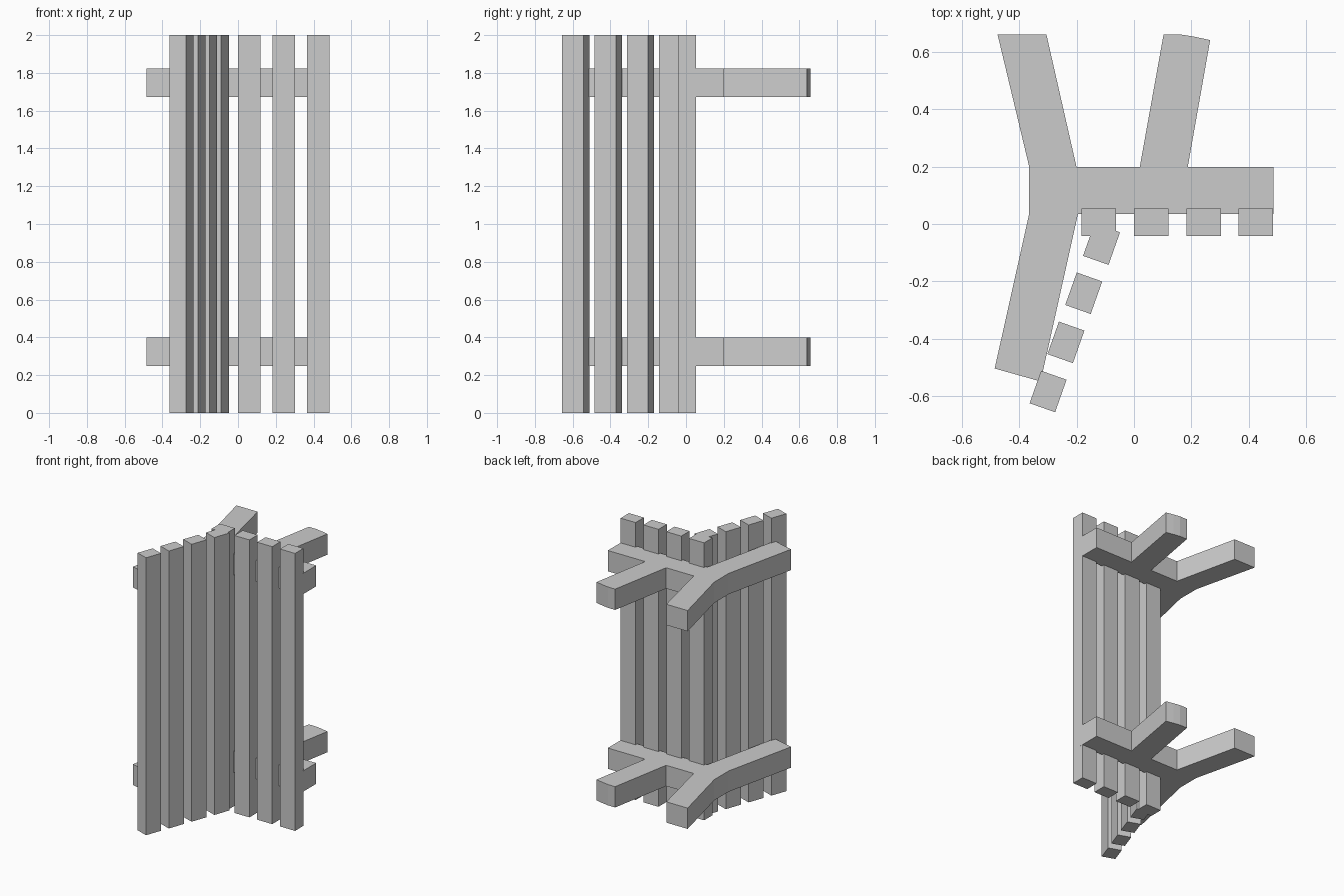
import bpy
import bmesh
from math import radians, sin, cos

cube = bpy.data.objects.get("Cube")
if cube:
    bpy.data.objects.remove(cube, do_unlink=True)

# One plain grey for the whole structure
grey = bpy.data.materials.new("plain_grey")
grey.use_nodes = True
colour = (0.6, 0.6, 0.6, 1.0)
grey.diffuse_color = colour
grey.node_tree.nodes["Principled BSDF"].inputs["Base Color"].default_value = colour


def prism(name, outline, bottom, top):
    """Extrude a flat outline upwards into a solid part."""
    bm = bmesh.new()
    face = bm.faces.new([bm.verts.new((x, y, bottom)) for x, y in outline])
    grown = bmesh.ops.extrude_face_region(bm, geom=[face])["geom"]
    verts = [v for v in grown if isinstance(v, bmesh.types.BMVert)]
    bmesh.ops.translate(bm, verts=verts, vec=(0, 0, top - bottom))
    bmesh.ops.recalc_face_normals(bm, faces=bm.faces)
    mesh = bpy.data.meshes.new(name)
    bm.to_mesh(mesh)
    bm.free()
    mesh.materials.append(grey)
    obj = bpy.data.objects.new(name, mesh)
    bpy.context.collection.objects.link(obj)
    return obj


def slat(name, x, y, width, depth, angle=0):
    """Full-height upright board, turned about its own centre."""
    c, s = cos(angle), sin(angle)
    corners = [(-1, -1), (1, -1), (1, 1), (-1, 1)]
    local = [(i * width / 2, j * depth / 2) for i, j in corners]
    prism(name, [(x + u * c - v * s, y + u * s + v * c) for u, v in local], 0, 2)


# Branching support brackets, lower and upper
bracket = [
    (-0.365, 0.2), (-0.475, 0.66), (-0.305, 0.66), (-0.2, 0.198),
    (0.02, 0.198), (0.103, 0.66), (0.16, 0.66), (0.21, 0.652), (0.265, 0.64),
    (0.187, 0.198), (0.485, 0.198), (0.485, 0.035), (-0.195, 0.035),
    (-0.325, -0.548), (-0.485, -0.503), (-0.365, 0.035),
]
for label, bottom in (("lower", 0.248), ("upper", 1.672)):
    prism(label + "_bracket", bracket, bottom, bottom + 0.15)

# Straight front row and slanted side row of slats
for i in range(4):
    slat(f"front_slat_{i + 1}", -0.122 + i * 0.182, 0.006, 0.12, 0.095)
    slat(f"side_slat_{i + 1}", -0.113 - i * 0.062, -0.07 - i * 0.171,
         0.094, 0.12, radians(-19.5))
